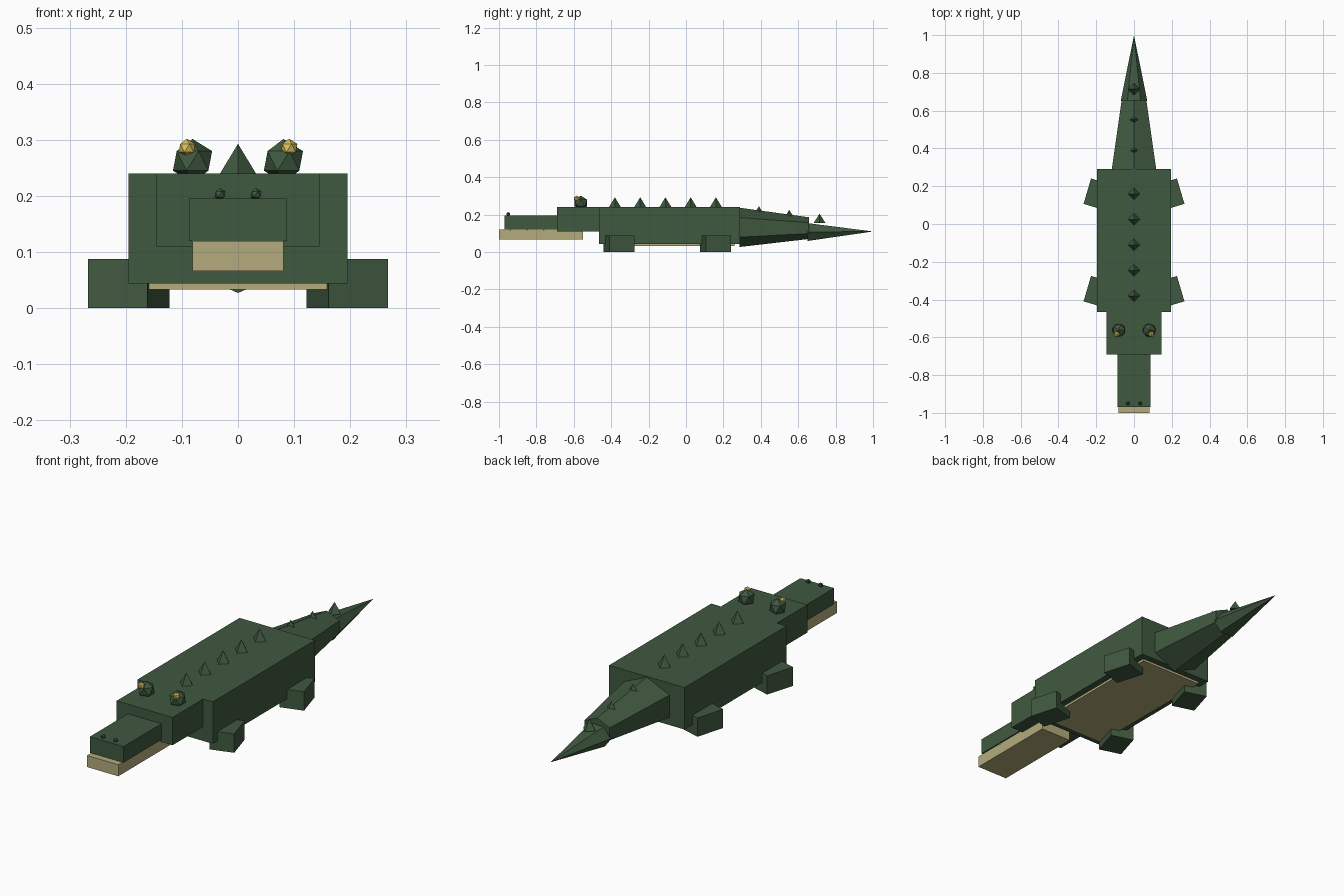
import bpy, bmesh
from math import pi, radians
from mathutils import Matrix, Vector

cube = bpy.data.objects.get("Cube")
if cube:
    bpy.data.objects.remove(cube, do_unlink=True)


def material(name, color):
    mat = bpy.data.materials.new(name)
    mat.use_nodes = True
    mat.diffuse_color = (*color, 1)
    for node in mat.node_tree.nodes:
        if node.type == 'BSDF_PRINCIPLED':
            node.inputs["Base Color"].default_value = (*color, 1)
    return mat


GREEN = material("swamp_green", (0.051, 0.100, 0.051))
TAN = material("belly_tan", (0.46, 0.41, 0.20))
YELLOW = material("pupil_yellow", (0.70, 0.54, 0.10))
IVORY = material("tooth_ivory", (0.75, 0.72, 0.60))


def finish(name, bm, mat):
    bmesh.ops.recalc_face_normals(bm, faces=bm.faces)
    mesh = bpy.data.meshes.new(name)
    bm.to_mesh(mesh)
    bm.free()
    mesh.materials.append(mat)
    obj = bpy.data.objects.new(name, mesh)
    bpy.context.collection.objects.link(obj)
    return obj


def box(name, mat, half_width, y, z, x=0, turn=0):
    """Box spanning the y and z ranges, turned about its own upright axis."""
    bm = bmesh.new()
    bmesh.ops.create_cube(bm, size=1)
    size = Vector((2 * half_width, y[1] - y[0], z[1] - z[0]))
    centre = Vector((x, sum(y) / 2, sum(z) / 2))
    bm.transform(Matrix.LocRotScale(centre, Matrix.Rotation(turn, 3, 'Z'), size))
    return finish(name, bm, mat)


def cone(name, mat, base, radius, height, sides=4):
    """Upright cone from its base; a negative height points down."""
    bm = bmesh.new()
    bmesh.ops.create_cone(bm, cap_ends=True, segments=sides, radius1=radius,
                          radius2=0, depth=abs(height))
    if height < 0:
        bm.transform(Matrix.Rotation(pi, 4, 'X'))
    bm.transform(Matrix.Translation(Vector(base) + Vector((0, 0, height / 2))))
    return finish(name, bm, mat)


def ball(name, mat, centre, radius):
    bm = bmesh.new()
    bmesh.ops.create_icosphere(bm, subdivisions=1, radius=radius)
    bm.transform(Matrix.Translation(centre))
    return finish(name, bm, mat)


def tail_part(name, start, end, radii, widen, turn):
    """Six-sided taper along y, widened sideways."""
    start, end = Vector(start), Vector(end)
    length = end.y - start.y
    bm = bmesh.new()
    bmesh.ops.create_cone(bm, cap_ends=True, segments=6, radius1=radii[0],
                          radius2=radii[1], depth=length)
    bm.transform(Matrix.Rotation(turn, 4, 'Z'))
    bm.transform(Matrix.Rotation(-pi / 2, 4, 'X'))
    bm.transform(Matrix.Diagonal((widen, 1, 1, 1)))
    for v in bm.verts:
        v.co.z += start.z + (end.z - start.z) * (v.co.y / length + 0.5)
        v.co.y += (start.y + end.y) / 2
    return finish(name, bm, GREEN)


# Trunk and head
box("body", GREEN, 0.195, (-0.465, 0.29), (0.044, 0.24))
box("belly", TAN, 0.163, (-0.43, 0.26), (0.033, 0.06))
box("head", GREEN, 0.145, (-0.69, -0.42), (0.11, 0.24))
box("snout", GREEN, 0.087, (-0.97, -0.6), (0.12, 0.195))
box("lower_jaw", TAN, 0.081, (-1.0, -0.55), (0.066, 0.12))

# Tail
tail_part("tail_base", (0, 0.286, 0.132), (0, 0.657, 0.128), (0.105, 0.058), 1.3, 0)
tail_part("tail_tip", (0, 0.65, 0.107), (0, 1.0, 0.11), (0.055, 0), 1.28, pi / 6)

# Ridge of spikes along the back and tail
for i in range(5):
    cone(f"back_spike_{i + 1}", GREEN, (0, -0.38 + 0.135 * i, 0.24), 0.032, 0.053)
for i in range(3):
    cone(f"tail_spike_{i + 1}", GREEN, (0, 0.39 + 0.162 * i, 0.195 - 0.02 * i), 0.032, 0.05)

# Paired parts
for side, s in (("left", 1), ("right", -1)):
    for end, y in (("front", -0.358), ("rear", 0.158)):
        box(f"{end}_{side}_leg", GREEN, 0.055, (y - 0.07, y + 0.07), (0, 0.088),
            x=0.1945 * s, turn=radians(16.5) * s)
    ball(f"{side}_eye", GREEN, (0.081 * s, -0.562, 0.2625), 0.039)
    ball(f"{side}_pupil", YELLOW, (0.091 * s, -0.584, 0.2855), 0.0165)
    ball(f"{side}_nostril", GREEN, (0.032 * s, -0.95, 0.203), 0.011)
    for i in range(3):
        cone(f"{side}_tooth_{i + 1}", IVORY, (0.077 * s, -0.94 + 0.09 * i, 0.121), 0.006, -0.02)
